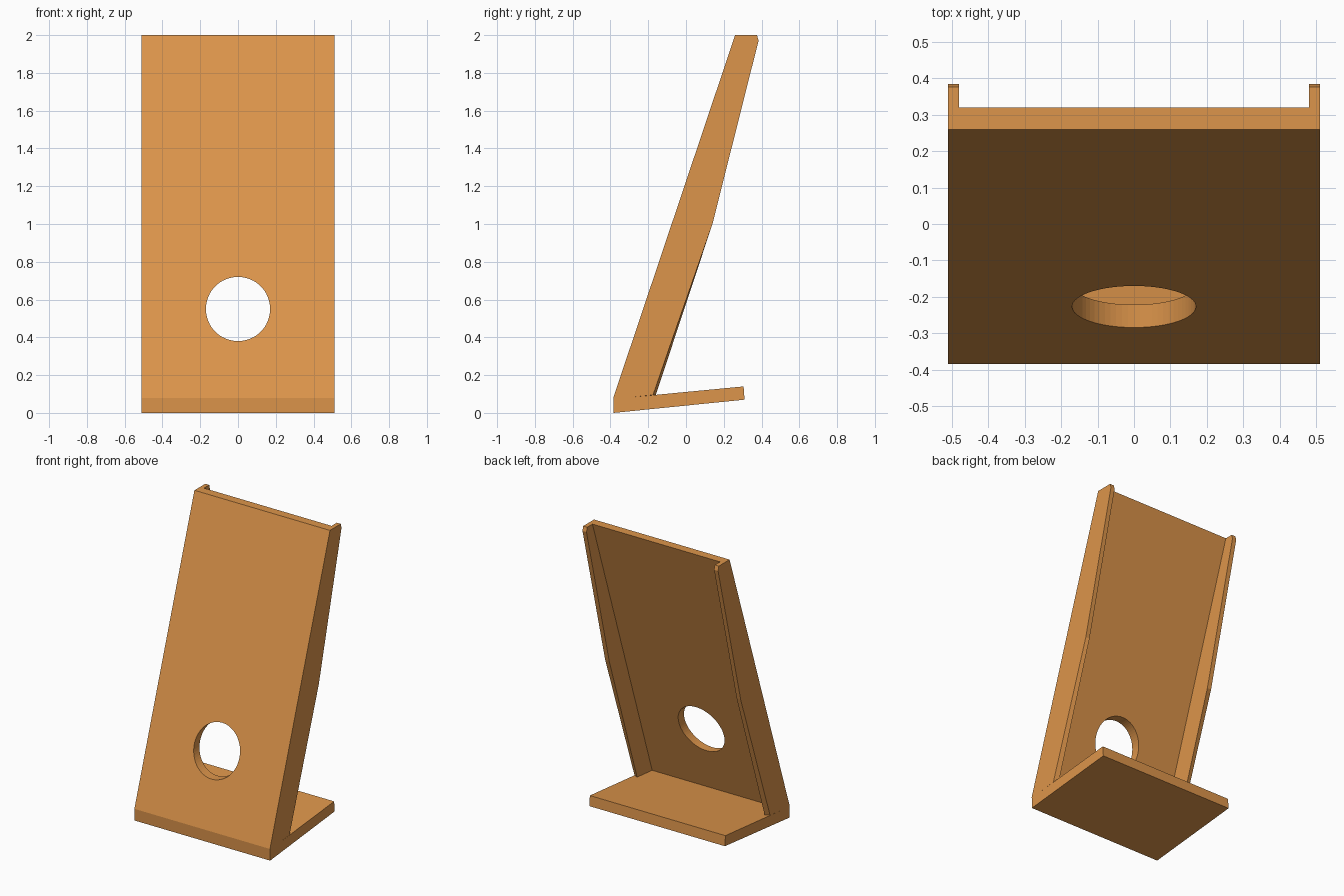
import bpy, bmesh, math

if "Cube" in bpy.data.objects:
    bpy.data.objects.remove(bpy.data.objects["Cube"])

wood = bpy.data.materials.new("warm orange")
wood.diffuse_color = (0.72, 0.30, 0.07, 1)
wood.use_nodes = True
wood.node_tree.nodes["Principled BSDF"].inputs["Base Color"].default_value = wood.diffuse_color


def slab(name, profile_a, profile_b, xa, xb):
    """Solid spanning two matching (y, z) profiles at x = xa and x = xb."""
    bm = bmesh.new()
    a = [bm.verts.new((xa, y, z)) for y, z in profile_a]
    b = [bm.verts.new((xb, y, z)) for y, z in profile_b]
    bm.faces.new(a)
    bm.faces.new(b[::-1])
    n = len(a)
    for i in range(n):
        j = (i + 1) % n
        bm.faces.new((a[i], b[i], b[j], a[j]))
    bmesh.ops.recalc_face_normals(bm, faces=bm.faces[:])
    me = bpy.data.meshes.new(name)
    bm.to_mesh(me)
    bm.free()
    me.materials.append(wood)
    ob = bpy.data.objects.new(name, me)
    bpy.context.collection.objects.link(ob)
    return ob


W = 0.51          # half width
RIM = 0.03        # side rim thickness

# Leaning back plate and foot, one bent profile
body_profile = [(-0.383, 0.0), (0.31, 0.07), (0.305, 0.14), (-0.322, 0.08),
                (0.32, 2.0), (0.26, 2.0), (-0.385, 0.08)]
body = slab("back_plate_and_foot", body_profile, body_profile, -W, W)

# Round opening, straight through along y
bpy.ops.mesh.primitive_cylinder_add(vertices=64, radius=0.17, depth=0.5,
                                    location=(0, -0.2, 0.55),
                                    rotation=(math.pi / 2, 0, 0))
cutter = bpy.context.object
cutter.name = "hole_cutter"
cutter.data.materials.append(wood)
cut = body.modifiers.new("hole", 'BOOLEAN')
cut.operation = 'DIFFERENCE'
cut.solver = 'EXACT'
cut.object = cutter
bpy.context.view_layer.objects.active = body
bpy.ops.object.modifier_apply(modifier="hole")
bpy.data.objects.remove(cutter)


# Side rims behind the plate, with a slightly skewed lower back edge
def rim_profile(y_low):
    return [(-0.322, 0.08), (y_low, 0.095), (0.14, 1.0), (0.384, 1.97),
            (0.376, 2.0), (0.32, 2.0)]


for side, name in ((1, "right_rim"), (-1, "left_rim")):
    slab(name, rim_profile(-0.175), rim_profile(-0.16), side * W, side * (W - RIM))
